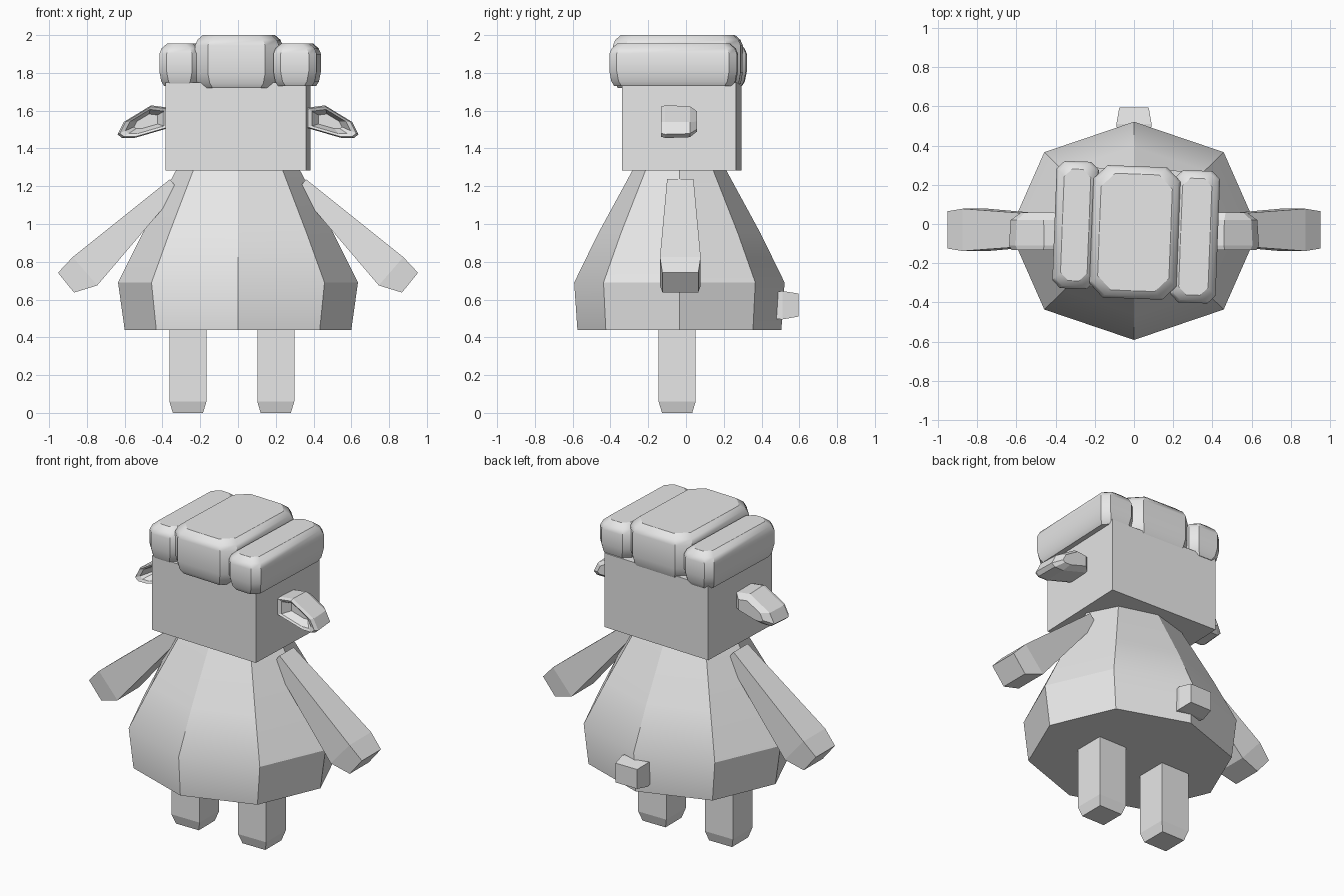
import bpy, math
from mathutils import Matrix

if "Cube" in bpy.data.objects:
    bpy.data.objects.remove(bpy.data.objects["Cube"])

grey = bpy.data.materials.new("plain grey")
grey.diffuse_color = (0.8, 0.8, 0.8, 1)
grey.use_nodes = True
grey.node_tree.nodes["Principled BSDF"].inputs["Base Color"].default_value = grey.diffuse_color


def make(name, verts, faces, smooth=0):
    mesh = bpy.data.meshes.new(name)
    mesh.from_pydata(verts, [], faces)
    mesh.materials.append(grey)
    ob = bpy.data.objects.new(name, mesh)
    bpy.context.collection.objects.link(ob)
    bpy.ops.object.select_all(action='DESELECT')
    ob.select_set(True)
    bpy.context.view_layer.objects.active = ob
    bpy.ops.object.mode_set(mode='EDIT')
    bpy.ops.mesh.select_all(action='SELECT')
    bpy.ops.mesh.normals_make_consistent(inside=False)
    bpy.ops.object.mode_set(mode='OBJECT')
    if smooth:
        bpy.ops.object.shade_smooth_by_angle(angle=math.radians(smooth))
    return ob


def loft(name, rings, smooth=0):
    """Skin a list of equal-length rings and cap both ends."""
    n = len(rings[0])
    verts = [p for r in rings for p in r]
    faces = [(i * n + j, i * n + (j + 1) % n, (i + 1) * n + (j + 1) % n, (i + 1) * n + j)
             for i in range(len(rings) - 1) for j in range(n)]
    faces += [tuple(range(n))[::-1], tuple(range(len(verts) - n, len(verts)))]
    return make(name, verts, faces, smooth)


def rect(cx, cy, hx, hy, z):
    return [(cx - hx, cy - hy, z), (cx + hx, cy - hy, z), (cx + hx, cy + hy, z), (cx - hx, cy + hy, z)]


def octagon(cx, cy, hx, hy, c, z):
    return [(cx + x, cy + y, z) for x, y in (
        (-hx + c, -hy), (hx - c, -hy), (hx, -hy + c), (hx, hy - c),
        (hx - c, hy), (-hx + c, hy), (-hx, hy - c), (-hx, -hy + c))]


# bell-shaped eight-sided body
rings = []
for z, rx, ry in ((0.44, 0.60, 0.54), (0.69, 0.635, 0.557), (0.95, 0.505, 0.43), (1.29, 0.325, 0.245)):
    rings.append([(rx * math.cos(a) * s, -0.035 + ry * math.sin(a) * s, z)
                  for k in range(8) for a in [k * math.pi / 4]
                  for s in [1.02 if k % 2 else 1]])
loft("body", rings, 30)

# head block, turned slightly
turn = Matrix.Rotation(math.radians(-2.2), 4, 'Z')
head = loft("head", [rect(0, 0, 0.373, 0.302, z) for z in (1.283, 1.75)])
head.data.transform(Matrix.Translation((0, -0.022, 0)) @ turn)

# three chunky hair rolls
for name, cx, cy, hx, hy, c, top in (
        ("hair_left", -0.298, -0.005, 0.108, 0.325, 0.04, 1.955),
        ("hair_middle", 0.005, -0.043, 0.222, 0.338, 0.07, 2.0),
        ("hair_right", 0.313, -0.065, 0.115, 0.338, 0.04, 1.955)):
    bottom = 1.72 if name == "hair_middle" else 1.73
    ob = loft(name, [octagon(0, 0, hx - d, hy - d, c, z) for z, d in (
        (bottom, 0.025), (bottom + 0.025, 0.01), (bottom + 0.08, 0), (top - 0.055, 0),
        (top - 0.025, 0.012), (top, 0.04))], 30)
    ob.data.transform(Matrix.Translation((cx, cy, 0)) @ turn)

EAR = [(0.36, 1.615), (0.46, 1.628), (0.605, 1.54), (0.638, 1.475), (0.615, 1.455), (0.55, 1.455), (0.36, 1.51)]
ear_mid = (0.48, 1.545)


def ear_ring(side, y, s):
    return [(side * (ear_mid[0] + (x - ear_mid[0]) * s), y, ear_mid[1] + (z - ear_mid[1]) * s) for x, z in EAR]


for side, label in ((-1, "left"), (1, "right")):
    # cupped ear: back, rim, hollow
    loft("ear_" + label, [ear_ring(side, y, s) for y, s in (
        (0.058, 0.62), (0.02, 0.95), (-0.11, 1), (-0.132, 0.92), (-0.125, 0.74), (-0.075, 0.45))])

    # arm widening toward a blunt end
    sections = []
    for (ux, uz), (lx, lz), h in (((0.36, 1.237), (0.315, 1.18), 0.07),
                                  ((0.875, 0.825), (0.745, 0.675), 0.108),
                                  ((0.953, 0.742), (0.868, 0.637), 0.095)):
        sections.append([(side * ux, -0.03 - h, uz), (side * ux, -0.03 + h, uz),
                         (side * lx, -0.03 + h, lz), (side * lx, -0.03 - h, lz)])
    loft("arm_" + label, sections)

    # leg with tapered foot
    cx = 0.2 if side > 0 else -0.265
    loft("leg_" + label, [rect(cx, -0.047, h, h, z) for z, h in ((0, 0.08), (0.06, 0.098), (0.5, 0.098))])

# stubby tail
tail = []
for y, hx, z0, z1 in ((0.44, 0.08, 0.50, 0.637), (0.51, 0.09, 0.495, 0.645), (0.595, 0.075, 0.51, 0.632)):
    tail.append([(-hx, y, z0), (hx, y, z0), (hx, y, z1), (-hx, y, z1)])
loft("tail", tail)
